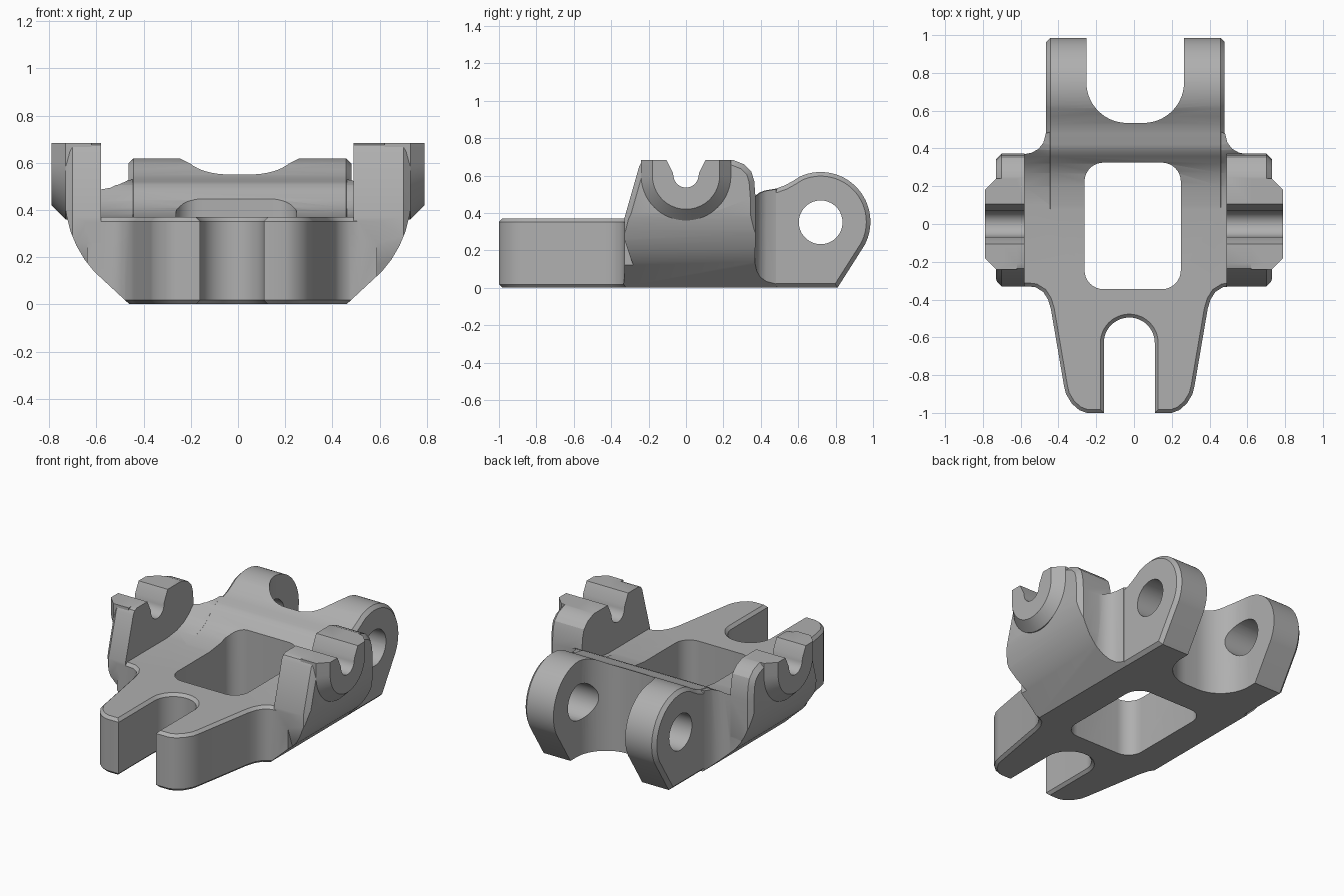
import bpy
import bmesh
from math import sin, cos, radians

default = bpy.data.objects.get("Cube")
if default:
    bpy.data.objects.remove(default, do_unlink=True)

metal = bpy.data.materials.new("plain grey metal")
metal.use_nodes = True
grey = (0.43, 0.43, 0.43, 1)
metal.diffuse_color = grey
metal.node_tree.nodes["Principled BSDF"].inputs["Base Color"].default_value = grey


def arc(a, b, r, start, end, n=20):
    """Points on an arc, angles in degrees."""
    steps = [radians(start + (end - start) * i / n) for i in range(n + 1)]
    return [(a + r * cos(t), b + r * sin(t)) for t in steps]


def rounded(a0, a1, b0, b1, r, n=8):
    """Rectangle with rounded corners."""
    return (arc(a1 - r, b0 + r, r, -90, 0, n) + arc(a1 - r, b1 - r, r, 0, 90, n)
            + arc(a0 + r, b1 - r, r, 90, 180, n) + arc(a0 + r, b0 + r, r, 180, 270, n))


def prism(name, points, axis, t0, t1, chamfer=0, ends=(0, 1)):
    """Extrude a profile along an axis, chamfering the chosen end rims."""
    def place(p, t):
        return {"x": (t, p[0], p[1]), "y": (p[0], t, p[1]), "z": (p[0], p[1], t)}[axis]
    bm = bmesh.new()
    rings = [[bm.verts.new(place(p, t)) for p in points] for t in (t0, t1)]
    caps = [bm.faces.new(ring) for ring in rings]
    n = len(points)
    for i in range(n):
        j = (i + 1) % n
        bm.faces.new((rings[0][i], rings[0][j], rings[1][j], rings[1][i]))
    bmesh.ops.recalc_face_normals(bm, faces=bm.faces)
    if chamfer:
        rims = [e for k in ends for e in caps[k].edges]
        bmesh.ops.bevel(bm, geom=rims, offset=chamfer, segments=1, affect="EDGES")
    mesh = bpy.data.meshes.new(name)
    bm.to_mesh(mesh)
    bm.free()
    mesh.materials.append(metal)
    obj = bpy.data.objects.new(name, mesh)
    bpy.context.collection.objects.link(obj)
    return obj


def combine(target, tool, operation):
    """Apply one boolean and discard the tool."""
    mod = target.modifiers.new("join", "BOOLEAN")
    mod.operation = operation
    mod.solver = "EXACT"
    mod.object = tool
    bpy.ops.object.select_all(action="DESELECT")
    bpy.context.view_layer.objects.active = target
    target.select_set(True)
    bpy.ops.object.modifier_apply(modifier=mod.name)
    bpy.data.objects.remove(tool, do_unlink=True)


def mirrored(points, total):
    return [(total - a, b) for a, b in reversed(points)]


# Forked front slab, with the open slot in its outline
left_edge = [(-0.16, -1), (-0.25, -1), (-0.29, -0.985), (-0.33, -0.95), (-0.36, -0.90),
             (-0.37, -0.86), (-0.44, -0.45), (-0.455, -0.40), (-0.48, -0.36),
             (-0.52, -0.335), (-0.56, -0.33), (-0.64, -0.33), (-0.64, 0.2)]
slot = arc(-0.025, -0.63, 0.135, 0, 180, 24)
body = prism("bracket_body", left_edge + mirrored(left_edge, -0.05) + slot,
             "z", 0, 0.37, 0.018, (0, 1))

# Rear clevis: raised deck running up into the round lugs
side = [(0.0, 0), (0.0, 0.36), (0.1, 0.373), (0.2, 0.385), (0.27, 0.41), (0.32, 0.442),
        (0.36, 0.482), (0.39, 0.508), (0.42, 0.52), (0.48, 0.53), (0.53, 0.548), (0.57, 0.57)]
side += arc(0.72, 0.353, 0.266, 114, -28, 32) + [(0.81, 0)]
combine(body, prism("rear_clevis", side, "x", -0.465, 0.48, 0.022, (0, 1)), "UNION")

# Shoulders that flare from the deck out to the ears
flare = [(-0.66, 0.1), (-0.66, 0.37), (-0.58, 0.37), (-0.54, 0.378), (-0.505, 0.398),
         (-0.48, 0.43), (-0.467, 0.48), (-0.4, 0.5)]
shoulder = prism("shoulder", flare + mirrored(flare, 0.015), "z", -0.1, 0.9)
lowered = [(a, b - 0.003) for a, b in side]
combine(shoulder, prism("shoulder_top", lowered, "x", -0.8, 0.8), "INTERSECT")
combine(body, shoulder, "UNION")

# Upright ears on both sides
ear = [(-0.24, 0.01), (-0.30, 0.17), (-0.33, 0.26), (-0.33, 0.37), (-0.25, 0.65), (-0.235, 0.675),
       (-0.21, 0.684), (0.25, 0.684), (0.31, 0.66), (0.35, 0.62), (0.365, 0.57),
       (0.372, 0.48), (0.372, 0.22), (0.3, 0.01)]
for name, inner, outer in (("left_ear", 0.49, 0.73), ("right_ear", -0.58, -0.73)):
    combine(body, prism(name, ear, "x", inner, outer, 0.028, (1,)), "UNION")

# Curved underside shared by the body and ears
hull = [(0.46, 0.001), (0.61, 0.14), (0.65, 0.19), (0.685, 0.25), (0.71, 0.31),
        (0.725, 0.37), (0.74, 0.45), (0.74, 0.9)]
combine(body, prism("hull", hull + mirrored(hull, 0), "y", -1.2, 1.2), "INTERSECT")

# Half-round bearing bosses outside the ears
boss = arc(0, 0.6, 0.24, 180, 360, 32) + [(0.24, 0.8), (-0.24, 0.8)]
rim = [(-0.5, 0.684), (0.5, 0.684), (0.5, 1), (-0.5, 1)]
for name, inner, outer in (("left_boss", 0.62, 0.79), ("right_boss", -0.62, -0.79)):
    part = prism(name, boss, "x", inner, outer, 0.06, (1,))
    combine(part, prism("boss_trim", rim, "x", -1, 1), "DIFFERENCE")
    combine(body, part, "UNION")

# Open bearing notches, pin holes, central window and rear gap
notch = arc(0, 0.603, 0.067, 190, 350, 20) + [(0.07, 0.615), (0.108, 0.69), (0.108, 0.8),
                                              (-0.108, 0.8), (-0.108, 0.69), (-0.07, 0.615)]
combine(body, prism("notch", notch, "x", -1, 1), "DIFFERENCE")
hole = arc(0.72, 0.35, 0.117, 0, 350, 35)
combine(body, prism("pin_hole", hole, "x", -1, 1), "DIFFERENCE")
window = rounded(-0.262, 0.248, -0.345, 0.325, 0.1)
combine(body, prism("window", window, "z", -1, 1), "DIFFERENCE")
gap = rounded(-0.252, 0.265, 0.535, 1.6, 0.215, 14)
combine(body, prism("rear_gap", gap, "z", -1, 1), "DIFFERENCE")

# Smooth the curved walls while keeping machined edges crisp
bpy.ops.object.select_all(action="DESELECT")
bpy.context.view_layer.objects.active = body
body.select_set(True)
bpy.ops.object.shade_smooth_by_angle(angle=radians(28))
